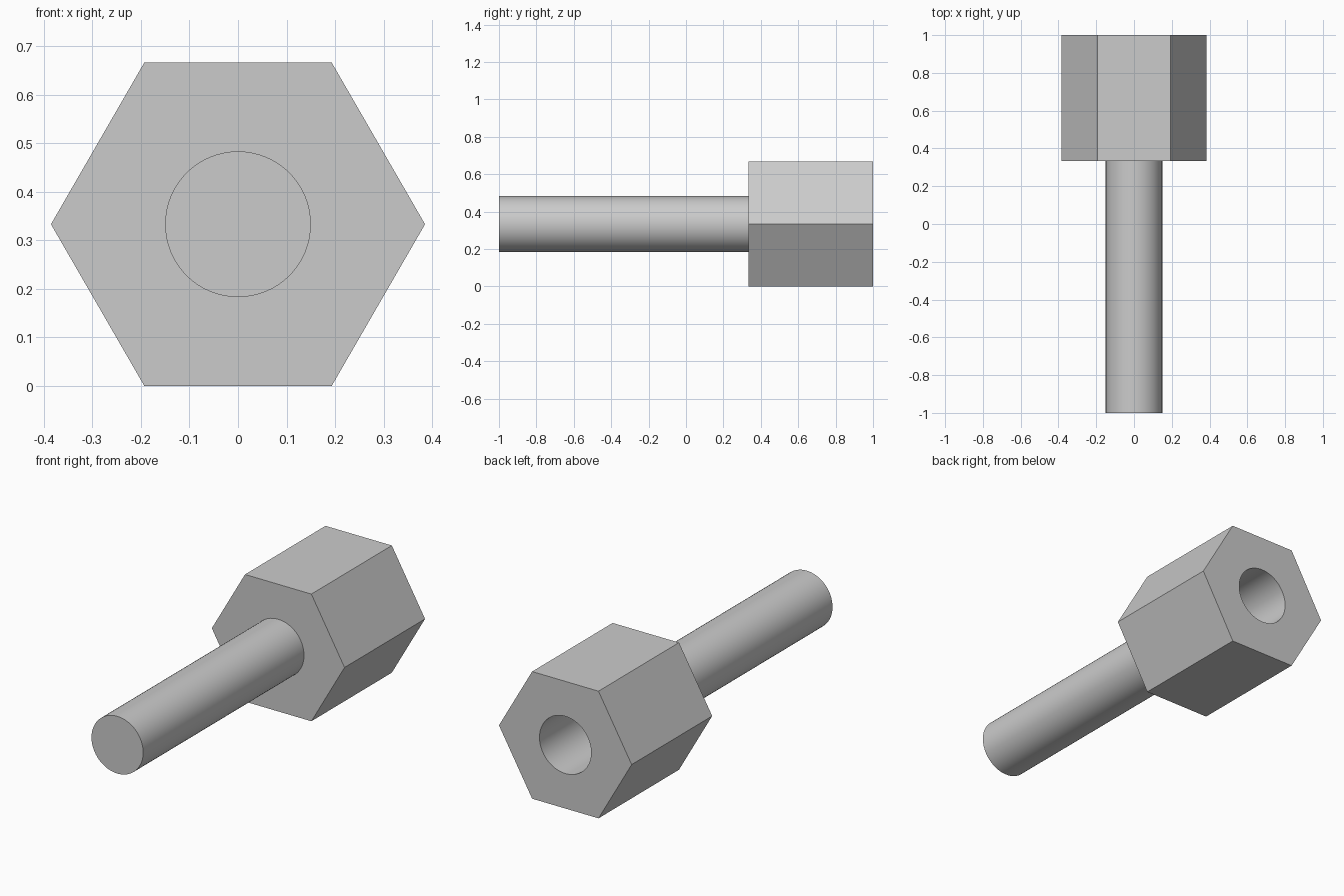
import bpy
import bmesh
from math import cos, sin, pi, radians

cube = bpy.data.objects.get("Cube")
if cube:
    bpy.data.objects.remove(cube, do_unlink=True)

AXIS_Z = 0.333          # height of the common axis
HEAD_R = 0.385          # corner radius of the hexagon
BORE_R = 0.15           # shaft and bore share this radius

metal = bpy.data.materials.new("grey metal")
metal.use_nodes = True
grey = (0.6, 0.6, 0.6, 1)
metal.diffuse_color = grey
metal.node_tree.nodes["Principled BSDF"].inputs["Base Color"].default_value = grey


def prism(name, sides, radius, y0, y1):
    """Regular prism along y with its first corner on +x."""
    bm = bmesh.new()
    angles = [2 * pi * i / sides for i in range(sides)]
    ring = [bm.verts.new((radius * cos(a), y0, AXIS_Z + radius * sin(a))) for a in angles]
    face = bm.faces.new(ring)
    top = bmesh.ops.extrude_face_region(bm, geom=[face], use_keep_orig=True)["geom"]
    moved = [v for v in top if isinstance(v, bmesh.types.BMVert)]
    bmesh.ops.translate(bm, verts=moved, vec=(0, y1 - y0, 0))
    bmesh.ops.recalc_face_normals(bm, faces=bm.faces)
    mesh = bpy.data.meshes.new(name)
    bm.to_mesh(mesh)
    bm.free()
    mesh.materials.append(metal)
    obj = bpy.data.objects.new(name, mesh)
    bpy.context.collection.objects.link(obj)
    return obj


def select_only(obj):
    bpy.ops.object.select_all(action='DESELECT')
    obj.select_set(True)
    bpy.context.view_layer.objects.active = obj


# Hexagonal head and round shaft
head = prism("hex_head", 6, HEAD_R, 0.333, 1.0)
shaft = prism("shaft", 64, BORE_R, -1.0, 0.34)

# Blind bore in the back of the head
cutter = prism("bore_cutter", 64, BORE_R, 0.47, 1.1)
cutter.hide_render = True
bore = head.modifiers.new("bore", 'BOOLEAN')
bore.operation = 'DIFFERENCE'
bore.solver = 'EXACT'
bore.object = cutter
select_only(head)
bpy.ops.object.modifier_apply(modifier=bore.name)
bpy.data.objects.remove(cutter, do_unlink=True)

# Smooth round walls, crisp hexagon edges
for obj in (head, shaft):
    select_only(obj)
    bpy.ops.object.shade_smooth_by_angle(angle=radians(30))
